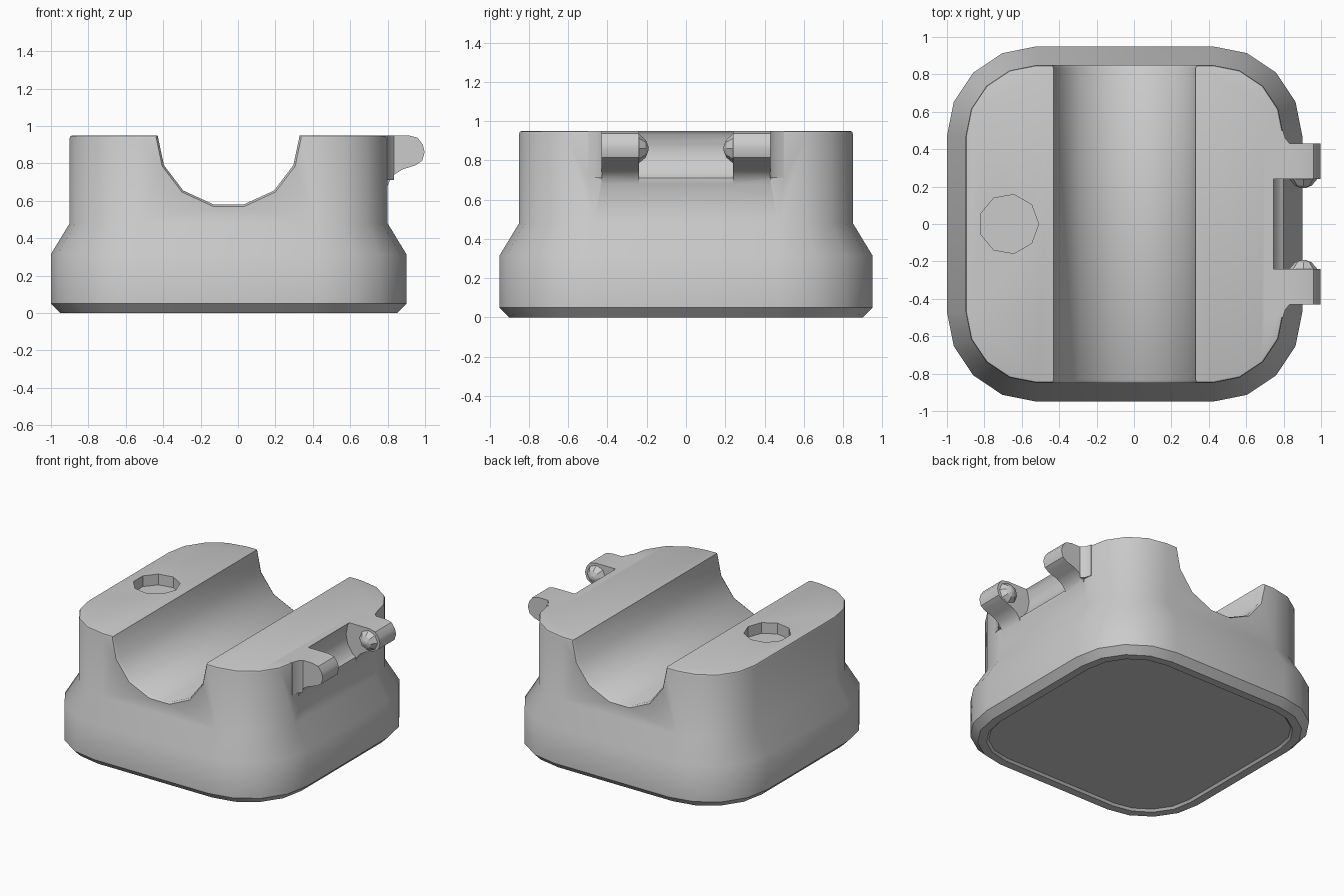
import bpy, bmesh, math
from mathutils import Vector

if "Cube" in bpy.data.objects:
    bpy.data.objects.remove(bpy.data.objects["Cube"])

grey = bpy.data.materials.new("plain grey")
grey.use_nodes = True
grey.diffuse_color = (0.6, 0.6, 0.6, 1)
grey.node_tree.nodes["Principled BSDF"].inputs["Base Color"].default_value = (0.6, 0.6, 0.6, 1)

CX = -0.05      # body centre in x
TOP = 0.95


def loft(name, rings):
    """Closed solid through rings that share one point count."""
    bm = bmesh.new()
    rows = [[bm.verts.new(p) for p in ring] for ring in rings]
    n = len(rows[0])
    for a, b in zip(rows, rows[1:]):
        for i in range(n):
            j = (i + 1) % n
            bm.faces.new((a[i], a[j], b[j], b[i]))
    bm.faces.new(rows[0][::-1])
    bm.faces.new(rows[-1])
    bmesh.ops.recalc_face_normals(bm, faces=bm.faces)
    mesh = bpy.data.meshes.new(name)
    bm.to_mesh(mesh)
    bm.free()
    mesh.materials.append(grey)
    ob = bpy.data.objects.new(name, mesh)
    bpy.context.collection.objects.link(ob)
    return ob


def rounded_square(inset, z):
    r = 0.48 - inset
    ring = []
    for corner in range(4):
        mid = math.pi / 4 + corner * math.pi / 2
        cx, cy = math.copysign(0.47, math.cos(mid)), math.copysign(0.47, math.sin(mid))
        for k in range(5):
            a = mid + (k - 2) * math.pi / 8
            ring.append(Vector((CX + cx + r * math.cos(a), cy + r * math.sin(a), z)))
    return ring


def polygon(n, x, y, r, z):
    return [(x + r * math.cos(math.tau * i / n), y + r * math.sin(math.tau * i / n), z) for i in range(n)]


def combine(target, tool, operation):
    mod = target.modifiers.new(operation, "BOOLEAN")
    mod.operation, mod.solver, mod.object = operation, "EXACT", tool
    bpy.context.view_layer.objects.active = target
    bpy.ops.object.modifier_apply(modifier=mod.name)
    bpy.data.objects.remove(tool)


# Body: recessed underside panel, chamfered foot, stepped shoulder, rounded rim
levels = [(0.125, 0.015), (0.11, 0), (0.05, 0), (0, 0.05), (0, 0.315),
          (0.1, 0.48), (0.1, 0.935), (0.104, 0.946), (0.115, TOP)]
body = loft("body", [rounded_square(*level) for level in levels])

# Trough running front to back, with softly flared ends
half = [(0.08, 0.58), (0.243, 0.655), (0.346, 0.79), (0.38, 0.95), (0.39, 1.1)]
trough = half[::-1] + [(-x, z) for x, z in half]


def trough_ring(y, grow):
    return [(CX + x * (1 + grow), y, TOP + (z - TOP) * (1 + grow)) for x, z in trough]


ends = [(-0.9, 0.12), (-0.835, 0), (0.835, 0), (0.9, 0.12)]
combine(body, loft("trough_cutter", [trough_ring(*e) for e in ends]), "DIFFERENCE")

# Shallow nine-sided socket on the top
combine(body, loft("socket_cutter", [polygon(9, -0.67, 0, 0.16, z) for z in (0.87, 1.1)]), "DIFFERENCE")

# Curved recess between the hinge lugs
recess = [(x, z) for x, z, _ in polygon(16, 0.91, 0.86, 0.19, 0)]
combine(body, loft("recess_cutter", [[(x, y, z) for x, z in recess] for y in (-0.24, 0.24)]), "DIFFERENCE")

# Hinge lugs with a fillet beside the body and a faceted nub facing inwards
lug = [(0.7, 0.95), (0.91, 0.95), (0.96, 0.938), (0.988, 0.9), (0.998, 0.86), (0.985, 0.815),
       (0.95, 0.79), (0.88, 0.768), (0.835, 0.74), (0.812, 0.71), (0.8, 0.68), (0.7, 0.68)]
fillet = [(0.7, 0.5), (0.796, 0.5), (0.81, 0.455), (0.835, 0.429), (0.7, 0.429)]
for side, word in ((1, "back"), (-1, "front")):
    arm = loft(word + "_lug", [[(x, side * y, z) for x, z in lug] for y in (0.24, 0.43)])
    combine(body, arm, "UNION")
    web = loft(word + "_fillet", [[(x, side * y, z) for x, y in fillet] for z in (0.71, TOP)])
    combine(body, web, "UNION")
    nub = loft(word + "_hinge_nub", [[(x, side * y, z) for x, z, _ in polygon(8, 0.905, 0.86, r, 0)]
                                     for y, r in ((0.27, 0.075), (0.24, 0.075), (0.205, 0.045), (0.192, 0.012))])
    nub.data.shade_flat()

bpy.ops.object.select_all(action="DESELECT")
body.select_set(True)
bpy.context.view_layer.objects.active = body
bpy.ops.object.shade_smooth_by_angle(angle=math.radians(35))
